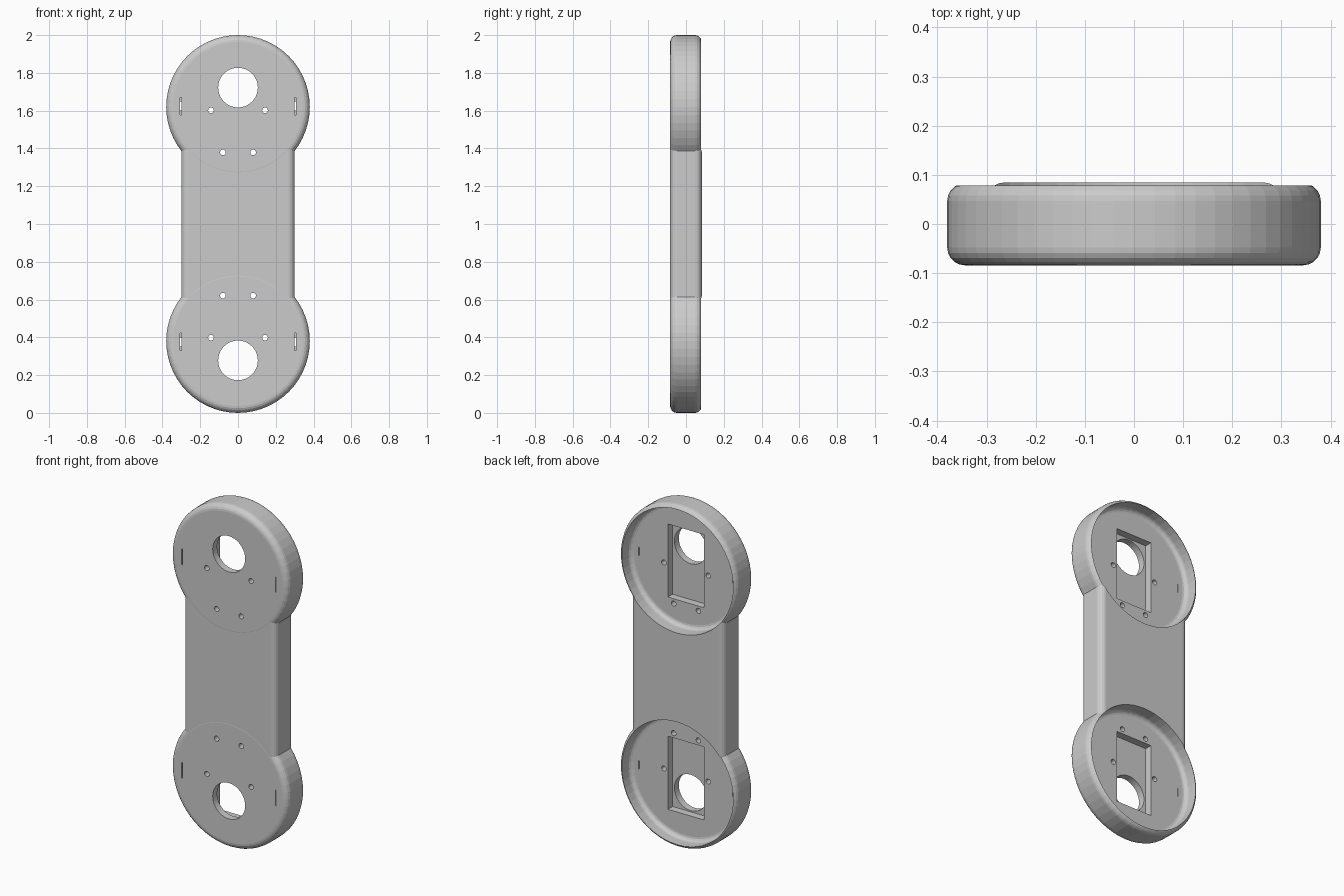
import bpy, bmesh
from math import sin, cos, pi

if "Cube" in bpy.data.objects:
    bpy.data.objects.remove(bpy.data.objects["Cube"])

T = 0.083        # half thickness
FILLET = 0.036


def finish(bm, name):
    bmesh.ops.recalc_face_normals(bm, faces=bm.faces)
    me = bpy.data.meshes.new(name)
    bm.to_mesh(me)
    bm.free()
    ob = bpy.data.objects.new(name, me)
    bpy.context.collection.objects.link(ob)
    return ob


def loft(name, rings):
    """Solid skinned through closed rings of equal length, capped at both ends."""
    bm = bmesh.new()
    vs = [[bm.verts.new(p) for p in ring] for ring in rings]
    n = len(vs[0])
    for a, b in zip(vs, vs[1:]):
        for i in range(n):
            j = (i + 1) % n
            bm.faces.new((a[i], a[j], b[j], b[i]))
    bm.faces.new(vs[0])
    bm.faces.new(vs[-1])
    return finish(bm, name)


def turned(name, profile, x, z, seg):
    """Solid of revolution about the y direction; profile is (radius, y)."""
    return loft(name, [[(x + r * cos(2 * pi * i / seg), y, z + r * sin(2 * pi * i / seg))
                        for i in range(seg)] for r, y in profile])


def box(name, x0, x1, y0, y1, z0, z1):
    return loft(name, [[(x0, y0, z), (x1, y0, z), (x1, y1, z), (x0, y1, z)] for z in (z0, z1)])


def arc(cx, cy, r, a0, a1, n=5):
    return [(cx + r * cos(a0 + (a1 - a0) * i / n), cy + r * sin(a0 + (a1 - a0) * i / n))
            for i in range(n + 1)]


def combine(target, tool, op):
    m = target.modifiers.new("cut", 'BOOLEAN')
    m.object, m.operation, m.solver = tool, op, 'EXACT'
    bpy.context.view_layer.objects.active = target
    bpy.ops.object.modifier_apply(modifier=m.name)
    bpy.data.objects.remove(tool, do_unlink=True)


# connecting bar with rounded long edges
bx, by, f = 0.30, 0.0835, FILLET
section = (arc(bx - f, -by + f, f, -pi / 2, 0) + arc(bx - f, by + .001 - f, f, 0, pi / 2)
           + arc(-bx + f, by + .001 - f, f, pi / 2, pi) + arc(-bx + f, -by + f, f, pi, 1.5 * pi))
link_plate = loft("link_plate", [[(x, y, z) for x, y in section] for z in (0.40, 1.60)])

# round ends
R = 0.38
rim = arc(R - f, -T - .001 + f, f, -pi / 2, 0) + arc(R - f, T - f, f, 0, pi / 2)
for s in (-1, 1):
    combine(link_plate, turned("round_end", rim, 0, 1 + s * 0.62, 56), 'UNION')

# openings, mirrored top and bottom
pocket = arc(0.335, 0.025, 0.025, -pi / 2, 0, 4) + [(0.36, 0.15)]
for s in (-1, 1):
    def z(v):
        return 1 + s * v

    def slot(x, half_w, half_h, y0, y1):
        combine(link_plate, box("slot_cutter", x - half_w, x + half_w, y0, y1,
                                z(0.624) - half_h, z(0.624) + half_h), 'DIFFERENCE')

    def bore(x, v, r, seg):
        combine(link_plate, turned("bore_cutter", [(r, -0.2), (r, 0.2)], x, z(v), seg), 'DIFFERENCE')

    # round pocket and rectangular recess in the back
    combine(link_plate, turned("pocket_cutter", pocket, 0, z(0.62), 56), 'DIFFERENCE')
    lo, hi = sorted((z(0.407), z(0.834)))
    combine(link_plate, box("recess_cutter", -0.117, 0.117, -0.043, 0.06, lo, hi), 'DIFFERENCE')
    # large through hole
    bore(0, 0.722, 0.105, 40)
    for side in (-1, 1):
        # screw holes and thin slots
        bore(side * 0.143, 0.602, 0.015, 16)
        bore(side * 0.08, 0.379, 0.015, 16)
        slot(side * 0.303, 0.003, 0.046, -0.2, -0.04)
        slot(side * 0.303, 0.003, 0.024, -0.06, 0.05)
